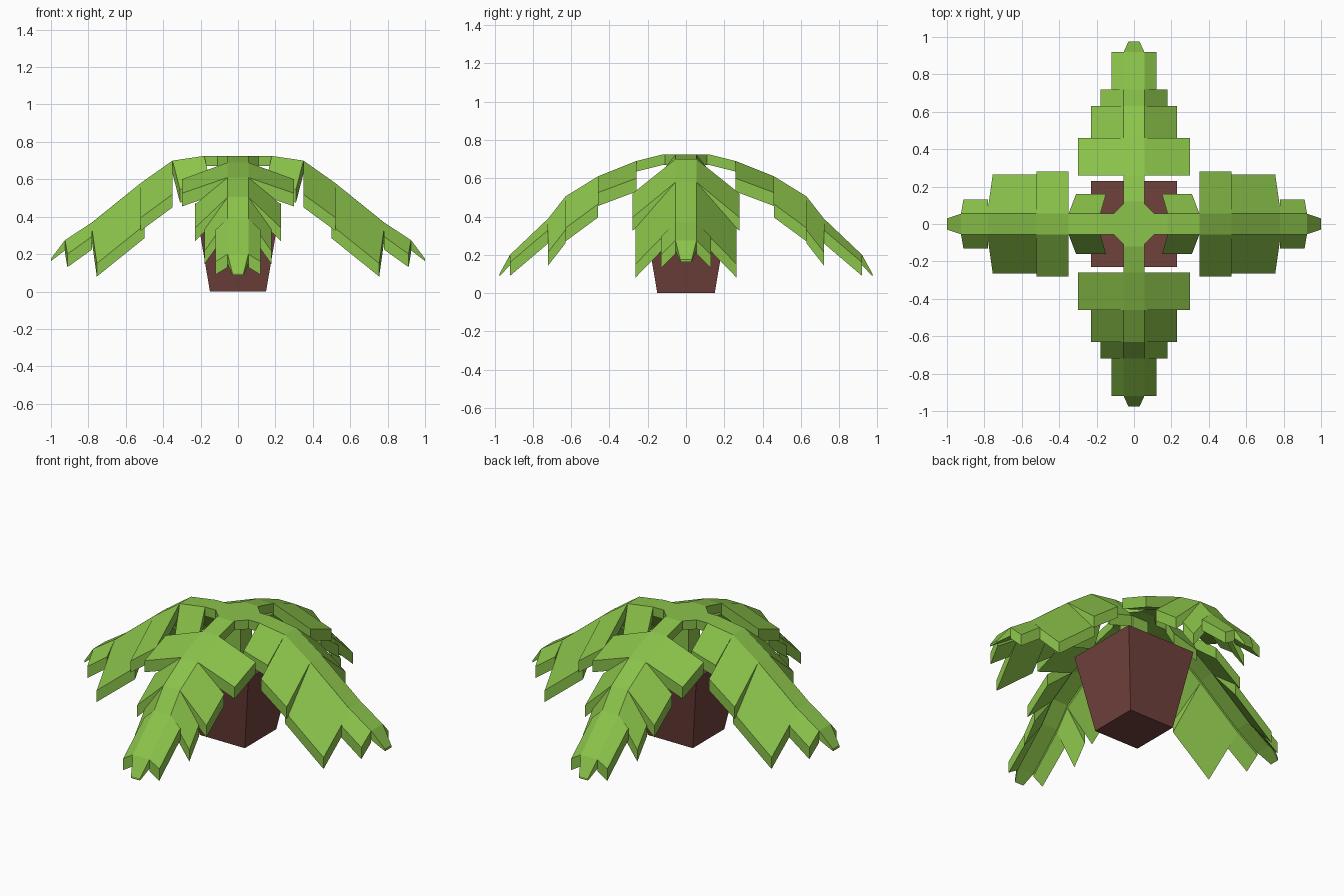
import bpy, bmesh, math
from mathutils import Matrix

if "Cube" in bpy.data.objects:
    bpy.data.objects.remove(bpy.data.objects["Cube"])


def material(name, rgb):
    m = bpy.data.materials.new(name)
    m.diffuse_color = (*rgb, 1)
    m.use_nodes = True
    m.node_tree.nodes["Principled BSDF"].inputs["Base Color"].default_value = m.diffuse_color
    return m


GREEN = material("leaf green", (0.258, 0.546, 0.069))
BROWN = material("pot brown", (0.162, 0.054, 0.045))


def finish(bm, name, mat):
    bmesh.ops.recalc_face_normals(bm, faces=bm.faces[:])
    me = bpy.data.meshes.new(name)
    bm.to_mesh(me)
    bm.free()
    me.materials.append(mat)
    ob = bpy.data.objects.new(name, me)
    bpy.context.collection.objects.link(ob)
    return ob


def loft(bm, rings):
    """Closed skin through rings with equal point counts."""
    vs = [[bm.verts.new(p) for p in r] for r in rings]
    n = len(rings[0])
    for a, b in zip(vs, vs[1:]):
        for i in range(n):
            j = (i + 1) % n
            bm.faces.new((a[i], a[j], b[j], b[i]))
    bm.faces.new(vs[0])
    bm.faces.new(vs[-1])


def square(h, z):
    return [(-h, -h, z), (h, -h, z), (h, h, z), (-h, h, z)]


def prism(name, mat, rings):
    bm = bmesh.new()
    loft(bm, rings)
    return finish(bm, name, mat)


W = 0.055   # half width of the leaf spine
T = 0.07    # leaflet thickness


def leaf(name, spine, blades, angle):
    bm = bmesh.new()
    # spine strip, tapering to a thin tip
    rings = []
    for i, (d, z) in enumerate(spine):
        last = i == len(spine) - 1
        w, t = (0.03, 0.012) if last else (W, 0.055)
        rings.append([(d, -w, z), (d, w, z), (d, w, z - t), (d, -w, z - t)])
    loft(bm, rings)
    # drooping leaflets on both sides: two root points, half width, two outer points
    for r0, r1, hw, o0, o1 in blades:
        for s in (-1, 1):
            top = [(r0[0], s * W, r0[1]), (r1[0], s * W, r1[1]),
                   (o1[0], s * hw, o1[1]), (o0[0], s * hw, o0[1])]
            loft(bm, [top, [(x, y, z - T) for x, y, z in top]])
    bm.transform(Matrix.Rotation(math.radians(angle), 4, 'Z'))
    return finish(bm, name, GREEN)


# Pot and trunk
prism("pot", BROWN, [square(0.15, 0), square(0.23, 0.47)])
prism("trunk", GREEN, [square(W, 0.45), square(W, 0.69)])

# Octagonal crown where the leaves meet
octagon = [(0.11, -W), (0.11, W), (W, 0.11), (-W, 0.11),
           (-0.11, W), (-0.11, -W), (-W, -0.11), (W, -0.11)]
prism("crown", GREEN, [[(x, y, z) for x, y in octagon] for z in (0.67, 0.725)])

# Side leaves: wide leaflets, straight slope
side_spine = [(0.1, .725), (.18, .725), (.35, .70), (.52, .58), (.78, .37), (.925, .275), (1.0, .175)]
side_blades = [
    ((.18, .725), (.35, .70), .16, (.15, .59), (.31, .545)),
    ((.35, .70), (.52, .58), .28, (.35, .52), (.52, .395)),
    ((.52, .58), (.785, .365), .265, (.50, .355), (.755, .15)),
    ((.78, .37), (.925, .275), .13, (.78, .295), (.912, .20)),
]
# Front and back leaves: stepped, curving down
front_spine = [(0.1, .725), (.12, .725), (.26, .69), (.46, .61), (.63, .505),
               (.72, .39), (.92, .2), (.975, .1)]
front_blades = [
    ((.26, .69), (.46, .61), .30, (.26, .60), (.46, .525)),
    ((.46, .61), (.63, .505), .23, (.46, .465), (.63, .34)),
    ((.63, .505), (.72, .39), .18, (.63, .33), (.72, .215)),
    ((.72, .39), (.92, .2), .12, (.72, .33), (.92, .16)),
]
leaf("right_leaf", side_spine, side_blades, 0)
leaf("left_leaf", side_spine, side_blades, 180)
leaf("back_leaf", front_spine, front_blades, 90)
leaf("front_leaf", front_spine, front_blades, 270)
